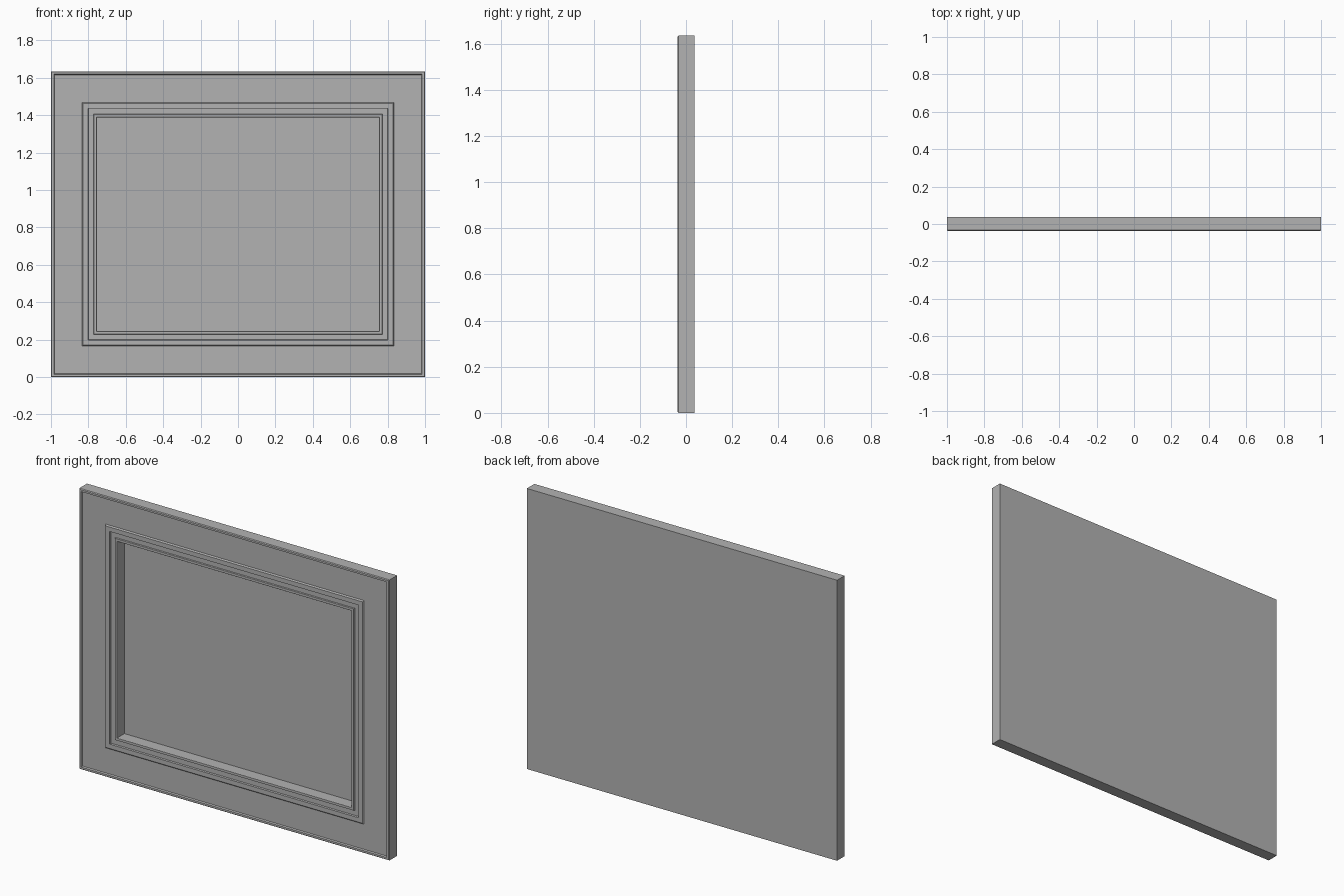
import bpy, bmesh

if "Cube" in bpy.data.objects:
    bpy.data.objects.remove(bpy.data.objects["Cube"])

W, H = 2.0, 1.635
BACK = 0.037


def ring(bm, inset, y):
    x = W / 2 - inset
    return [bm.verts.new(p) for p in ((-x, y, inset), (x, y, inset),
                                      (x, y, H - inset), (-x, y, H - inset))]


def panel(name, profile):
    """Sweep an (inset, y) profile round the rectangle, capping both ends."""
    bm = bmesh.new()
    rings = [ring(bm, i, y) for i, y in profile]
    for a, b in zip(rings, rings[1:]):
        for k in range(4):
            n = (k + 1) % 4
            bm.faces.new((a[k], a[n], b[n], b[k]))
    bm.faces.new(rings[0][::-1])
    bm.faces.new(rings[-1])
    bmesh.ops.recalc_face_normals(bm, faces=bm.faces)
    me = bpy.data.meshes.new(name)
    bm.to_mesh(me)
    bm.free()
    ob = bpy.data.objects.new(name, me)
    bpy.context.collection.objects.link(ob)
    return ob


# Framed panel: raised rim, flat frame, raised moulding, deep recessed centre
door = panel("framed_panel", [
    (0, BACK), (0, -0.032), (0.004, -0.037), (0.015, -0.037), (0.019, -0.029),
    (0.166, -0.029), (0.168, -0.034), (0.172, -0.037), (0.198, -0.037),
    (0.200, -0.027), (0.228, -0.027), (0.230, -0.034),
    (0.244, -0.034), (0.246, -0.031), (0.246, 0.031),
])

# Dark grey finish
mat = bpy.data.materials.new("dark_grey")
mat.diffuse_color = (0.45, 0.45, 0.45, 1)
mat.use_nodes = True
mat.node_tree.nodes["Principled BSDF"].inputs["Base Color"].default_value = mat.diffuse_color
door.data.materials.append(mat)
